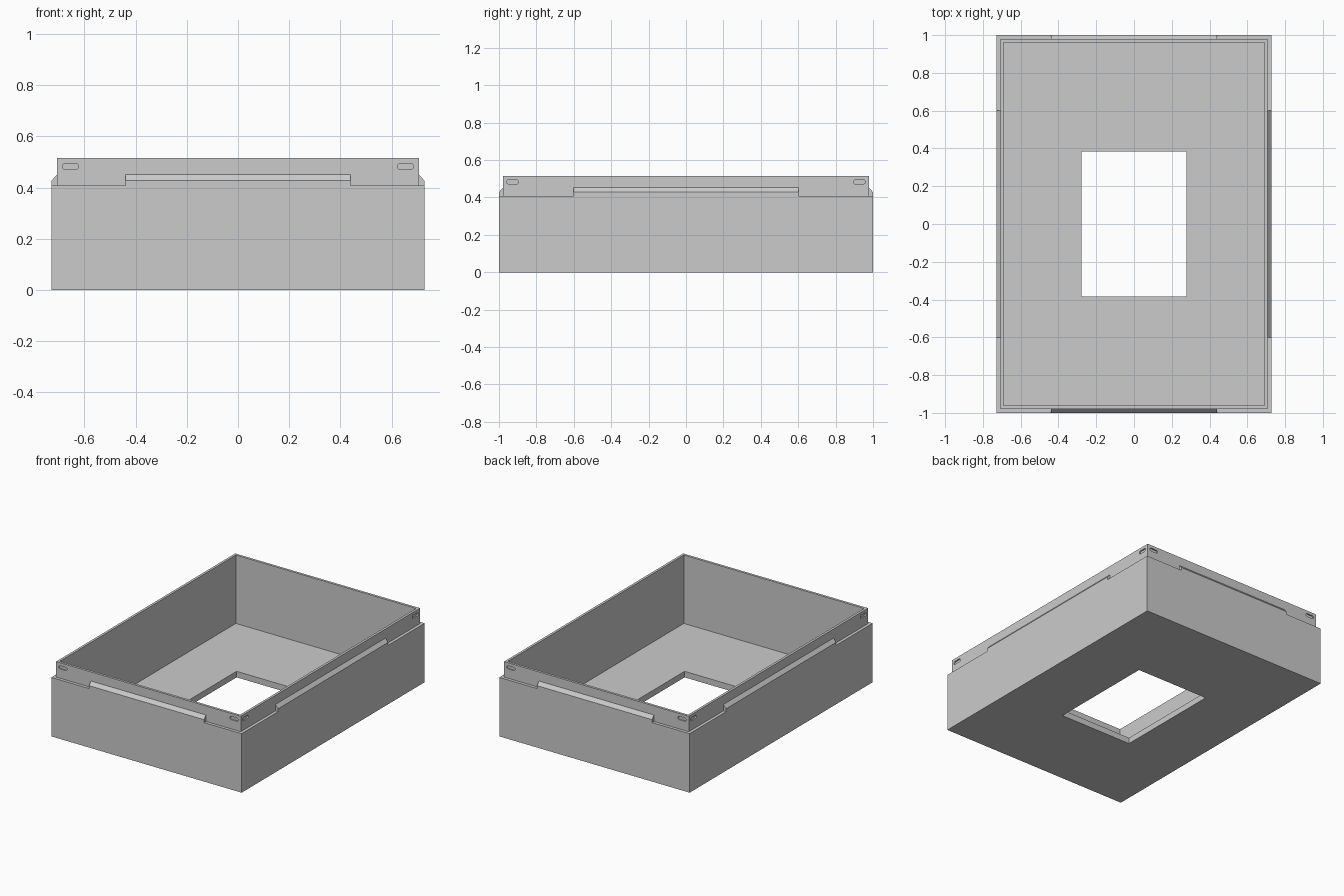
import bpy
import bmesh
from math import pi, cos, sin
from mathutils import Matrix, Vector

cube = bpy.data.objects.get("Cube")
if cube:
    bpy.data.objects.remove(cube)

WIDTH, DEPTH = 0.728, 1.0          # half sizes of the outer body
FLOOR, LEDGE, TOP = 0.042, 0.408, 0.515
LIP, INNER = 0.021, 0.038          # insets of the lip's two faces

grey = bpy.data.materials.new("plain_grey")
grey.use_nodes = True
colour = (0.6, 0.6, 0.6, 1)
grey.diffuse_color = colour
grey.node_tree.nodes["Principled BSDF"].inputs["Base Color"].default_value = colour


def finish(bm, name):
    bmesh.ops.recalc_face_normals(bm, faces=bm.faces)
    mesh = bpy.data.meshes.new(name)
    bm.to_mesh(mesh)
    bm.free()
    mesh.materials.append(grey)
    obj = bpy.data.objects.new(name, mesh)
    bpy.context.collection.objects.link(obj)
    return obj


def prism(bm, near, far):
    """Solid between two matching outlines."""
    a = [bm.verts.new(p) for p in near]
    b = [bm.verts.new(p) for p in far]
    bm.faces.new(a)
    bm.faces.new(b[::-1])
    for i in range(len(a)):
        j = (i + 1) % len(a)
        bm.faces.new((a[i], b[i], b[j], a[j]))


# Tray: a closed chain of rectangular rings, with a window through the floor
bm = bmesh.new()
outer = (WIDTH, DEPTH)
lip = (WIDTH - LIP, DEPTH - LIP)
inner = (WIDTH - INNER, DEPTH - INNER)
window = (0.279, 0.383)
levels = [(window, 0), (outer, 0), (outer, LEDGE), (lip, LEDGE), (lip, TOP),
          (inner, TOP), (inner, FLOOR), (window, FLOOR)]
rings = [[bm.verts.new((sx * x, sy * y, z))
          for sx, sy in ((-1, -1), (1, -1), (1, 1), (-1, 1))]
         for (x, y), z in levels]
for k, ring in enumerate(rings):
    nxt = rings[(k + 1) % len(rings)]
    for i in range(4):
        j = (i + 1) % 4
        bm.faces.new((ring[i], ring[j], nxt[j], nxt[i]))
tray = finish(bm, "open_tray")

# Chamfered ridges midway along each side, and latch slots near the lip ends
ridges, slots = bmesh.new(), bmesh.new()
for side in range(4):
    turn = Matrix.Rotation(side * pi / 2, 3, "Z")
    out, half, reach = (DEPTH, WIDTH, 0.44) if side % 2 == 0 else (WIDTH, DEPTH, 0.602)
    face = out - LIP
    section = [(out, LEDGE - 0.02), (out, 0.428), (face, 0.452),
               (face - 0.006, 0.452), (face - 0.006, LEDGE - 0.02)]
    prism(ridges, *[[turn @ Vector((a, -d, z)) for d, z in section]
                    for a in (-reach, reach)])
    for sign in (-1, 1):
        centre = sign * (half - LIP - 0.052)
        outline = []
        for i in range(14):
            end = 1 if i < 7 else -1
            t = -pi / 2 + pi * (i - (i >= 7)) / 6
            if end < 0:
                t = pi / 2 + pi * (i - 7) / 6
            outline.append((centre + end * 0.021 + 0.011 * cos(t),
                            0.483 + 0.011 * sin(t)))
        prism(slots, *[[turn @ Vector((a, -d, z)) for a, z in outline]
                       for d in (face - 0.009, face + 0.01)])

helpers = [(finish(ridges, "side_ridges"), "UNION"),
           (finish(slots, "slot_cutter"), "DIFFERENCE")]
for helper, operation in helpers:
    helper.hide_render = True
    mod = tray.modifiers.new(helper.name, "BOOLEAN")
    mod.object = helper
    mod.operation = operation
    mod.solver = "EXACT"

# Bake the booleans and drop the helpers
graph = bpy.context.evaluated_depsgraph_get()
baked = bpy.data.meshes.new_from_object(tray.evaluated_get(graph))
tray.modifiers.clear()
tray.data = baked
for helper, _ in helpers:
    bpy.data.objects.remove(helper)
